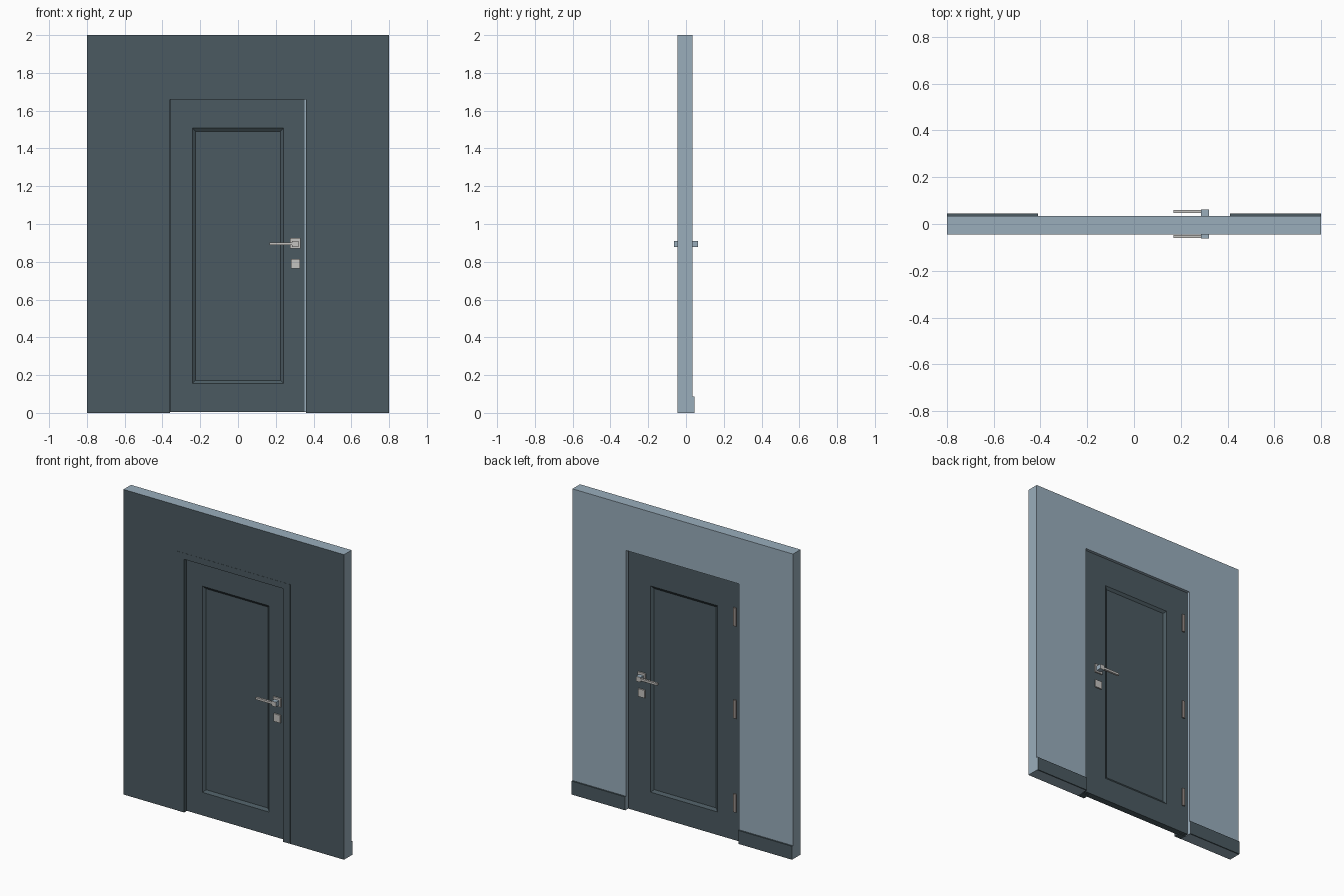
import bpy, bmesh

if "Cube" in bpy.data.objects:
    bpy.data.objects.remove(bpy.data.objects["Cube"])


def mat(name, col):
    m = bpy.data.materials.new(name)
    m.diffuse_color = (*col, 1)
    m.use_nodes = True
    m.node_tree.nodes["Principled BSDF"].inputs["Base Color"].default_value = m.diffuse_color
    return m


PAINT = mat("dark_slate_paint", (0.070, 0.102, 0.119))
WALL = mat("pale_blue_grey", (0.32, 0.42, 0.50))
METAL = mat("satin_metal", (0.56, 0.55, 0.53))
HINGE = mat("warm_grey_hinge", (0.31, 0.27, 0.25))


def finish(name, bm, mats, rule=None):
    bmesh.ops.recalc_face_normals(bm, faces=bm.faces)
    bm.normal_update()
    if rule:
        for f in bm.faces:
            f.material_index = rule(f.normal)
    me = bpy.data.meshes.new(name)
    bm.to_mesh(me)
    bm.free()
    for m in mats:
        me.materials.append(m)
    ob = bpy.data.objects.new(name, me)
    bpy.context.collection.objects.link(ob)
    return ob


def loft(name, rects, mats, rule=None):
    """Closed solid through xz rectangles (x0, x1, z0, z1, y)."""
    bm = bmesh.new()
    loops = [[bm.verts.new((x, y, z)) for x, z in ((a, c), (b, c), (b, d), (a, d))]
             for a, b, c, d, y in rects]
    for p, q in zip(loops, loops[1:]):
        for i in range(4):
            j = (i + 1) % 4
            bm.faces.new((p[i], p[j], q[j], q[i]))
    bm.faces.new(loops[0])
    bm.faces.new(loops[-1])
    return finish(name, bm, mats, rule)


def box(name, x0, x1, y0, y1, z0, z1, mats, rule=None):
    r = (x0, x1, z0, z1)
    return loft(name, [(*r, y0), (*r, y1)], mats, rule)


def arch(name, xo, zo, xi, zi, y0, y1, mats, rule=None):
    """Slab with a doorway: three quads extruded from y0 to y1."""
    pts = [(-xo, 0), (-xo, zo), (xo, zo), (xo, 0), (xi, 0), (xi, zi), (-xi, zi), (-xi, 0)]
    bm = bmesh.new()
    v = [bm.verts.new((x, y0, z)) for x, z in pts]
    faces = [bm.faces.new([v[i] for i in q])
             for q in ((0, 1, 6, 7), (1, 2, 5, 6), (2, 3, 4, 5))]
    geo = bmesh.ops.extrude_face_region(bm, geom=faces, use_keep_orig=True)["geom"]
    for e in geo:
        if isinstance(e, bmesh.types.BMVert):
            e.co.y = y1
    return finish(name, bm, mats, rule)


YF, YB = -0.044, 0.034          # wall front and back

# wall, with painted front, and door frame flush with it
arch("wall", 0.80, 2.0, 0.41, 1.70, YF, YB, [WALL, PAINT], lambda n: int(n.y < -0.5))
arch("door_frame", 0.41, 1.70, 0.359, 1.66, YF - 0.001, 0.0, [PAINT])

# rebated door leaf with a bevelled sunken panel on both sides
panel = (-0.225, 0.225, 0.172, 1.49)
rim = (-0.242, 0.242, 0.155, 1.507)
leaf = (-0.357, 0.353, 0.004, 1.658)
wide = (-0.408, 0.404, 0.004, 1.696)
loft("door_leaf", [(*panel, -0.010), (*rim, -0.023), (*leaf, -0.023), (*leaf, 0.001),
                   (*wide, 0.001), (*wide, 0.020), (*rim, 0.020), (*panel, 0.008)], [PAINT])
# pale seal in the closing gap
box("door_seal", 0.353, 0.359, -0.021, 0.0, 0.004, 1.658, [WALL])

# handles and lock plates on both sides
for s, side, y in ((-1, "front", -0.023), (1, "back", 0.020)):
    def out(name, x0, x1, d0, d1, z0, z1, mats, rule=None):
        box(side + name, x0, x1, *sorted((d0, d1)), z0, z1, mats, rule)
    out("_handle_plate", 0.276, 0.330, y, y + s * 0.009, 0.869, 0.925, [METAL])
    out("_handle_neck", 0.287, 0.320, y, s * 0.063, 0.879, 0.911, [METAL, WALL],
        lambda n: int(abs(n.y) < 0.5))
    out("_handle_lever", 0.168, 0.290, s * 0.046, s * 0.060, 0.888, 0.902, [METAL])
    out("_lock_plate", 0.280, 0.328, y, y + s * 0.009, 0.764, 0.815, [METAL])

# hinges on the back
for i, z in enumerate((0.25, 0.865, 1.47)):
    box(f"hinge_{i + 1}", -0.382, -0.362, 0.015, 0.028, z - 0.06, z + 0.06, [HINGE])

# skirting boards on the back
for side, x0, x1 in (("left", -0.80, -0.41), ("right", 0.41, 0.80)):
    box(side + "_skirting", x0, x1, YB, 0.044, 0, 0.088, [PAINT, WALL],
        lambda n: int(abs(n.x) > 0.5))
